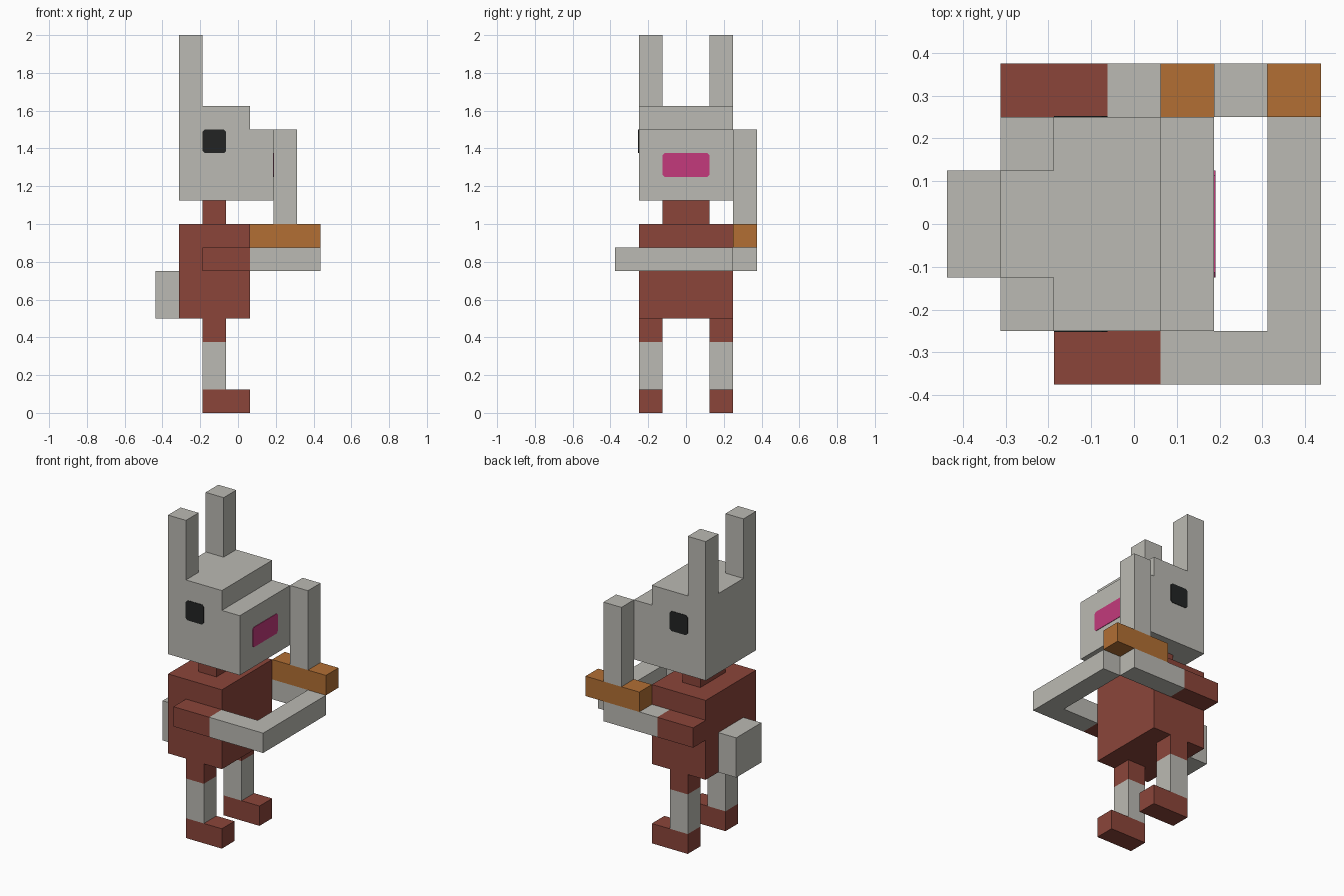
import bpy
import bmesh

cube = bpy.data.objects.get("Cube")
if cube:
    bpy.data.objects.remove(cube, do_unlink=True)

U = 0.125        # one block
X0 = -0.0625     # half-block offset that centres the model on x


def linear(c):
    c /= 255
    return c / 12.92 if c <= 0.04045 else ((c + 0.055) / 1.055) ** 2.4


def material(name, rgb):
    m = bpy.data.materials.new(name)
    m.use_nodes = True
    col = (*[linear(c) for c in rgb], 1)
    m.diffuse_color = col
    bsdf = m.node_tree.nodes["Principled BSDF"]
    bsdf.inputs["Base Color"].default_value = col
    bsdf.inputs["Roughness"].default_value = 0.9
    return m


GREY = material("grey", (187, 186, 179))
RED = material("brick_red", (139, 69, 58))
ORANGE = material("orange", (178, 111, 52))
BLACK = material("black", (34, 36, 36))
PINK = material("pink", (195, 58, 124))


def prism(name, outline, axis, lo, hi, mat):
    """Extrude a 2D outline along an axis: 'y' takes (x, z), 'x' takes (y, z)."""
    bm = bmesh.new()
    place = (lambda a, b: (a, lo, b)) if axis == "y" else (lambda a, b: (lo, a, b))
    face = bm.faces.new([bm.verts.new(place(a, b)) for a, b in outline])
    out = bmesh.ops.extrude_face_region(bm, geom=[face])
    shift = (0, hi - lo, 0) if axis == "y" else (hi - lo, 0, 0)
    bmesh.ops.translate(bm, vec=shift,
                        verts=[v for v in out["geom"] if isinstance(v, bmesh.types.BMVert)])
    bmesh.ops.recalc_face_normals(bm, faces=bm.faces)
    me = bpy.data.meshes.new(name)
    bm.to_mesh(me)
    bm.free()
    me.materials.append(mat)
    ob = bpy.data.objects.new(name, me)
    bpy.context.collection.objects.link(ob)
    return ob


def box(name, x, y, z, mat):
    """Box from (min, max) ranges in blocks."""
    a, b = (X0 + v * U for v in x)
    c, d = (v * U for v in z)
    return prism(name, [(a, c), (b, c), (b, d), (a, d)], "y", y[0] * U, y[1] * U, mat)


def clipped(a0, a1, b0, b1, k=0.012):
    """Rectangle outline with small clipped corners."""
    return [(a0 + k, b0), (a1 - k, b0), (a1, b0 + k), (a1, b1 - k),
            (a1 - k, b1), (a0 + k, b1), (a0, b1 - k), (a0, b0 + k)]


# Torso, neck and tail
box("torso", (-2, 1), (-2, 2), (4, 8), RED)
box("neck", (-1, 0), (-1, 1), (8, 9), RED)
box("tail", (-3, -2), (-1, 1), (4, 6), GREY)

# Head with stepped snout
head = [(-2, 9), (2, 9), (2, 12), (1, 12), (1, 13), (-2, 13)]
prism("head", [(X0 + x * U, z * U) for x, z in head], "y", -2 * U, 2 * U, GREY)

# Paired ears, eyes and legs
for side, y in (("near", (-2, -1)), ("far", (1, 2))):
    box(side + "_ear", (-2, -1), y, (13, 16), GREY)
    box(side + "_thigh", (-1, 0), y, (3, 4), RED)
    box(side + "_shin", (-1, 0), y, (1, 3), GREY)
    box(side + "_foot", (-1, 1), y, (0, 1), RED)
    s = -1 if side == "near" else 1
    prism(side + "_eye", clipped(X0 - U, X0, 11 * U, 12 * U), "y",
          s * 2 * U, s * (2 * U + 0.003), BLACK)

# Nose plate
prism("nose", clipped(-U, U, 10 * U, 11 * U), "x", X0 + 2 * U, X0 + 2 * U + 0.003, PINK)

# Near arm, bent across the front
box("near_sleeve", (-1, 1), (-3, -2), (6, 7), RED)
box("near_arm", (1, 4), (-3, -2), (6, 7), GREY)
box("near_forearm", (3, 4), (-2, 2), (6, 7), GREY)

# Far arm, straight
box("far_sleeve", (-2, 0), (2, 3), (6, 7), RED)
box("far_arm", (0, 3), (2, 3), (6, 7), GREY)

# Sword held upright
box("sword_guard", (1, 4), (2, 3), (7, 8), ORANGE)
box("sword_blade", (2, 3), (2, 3), (8, 12), GREY)
